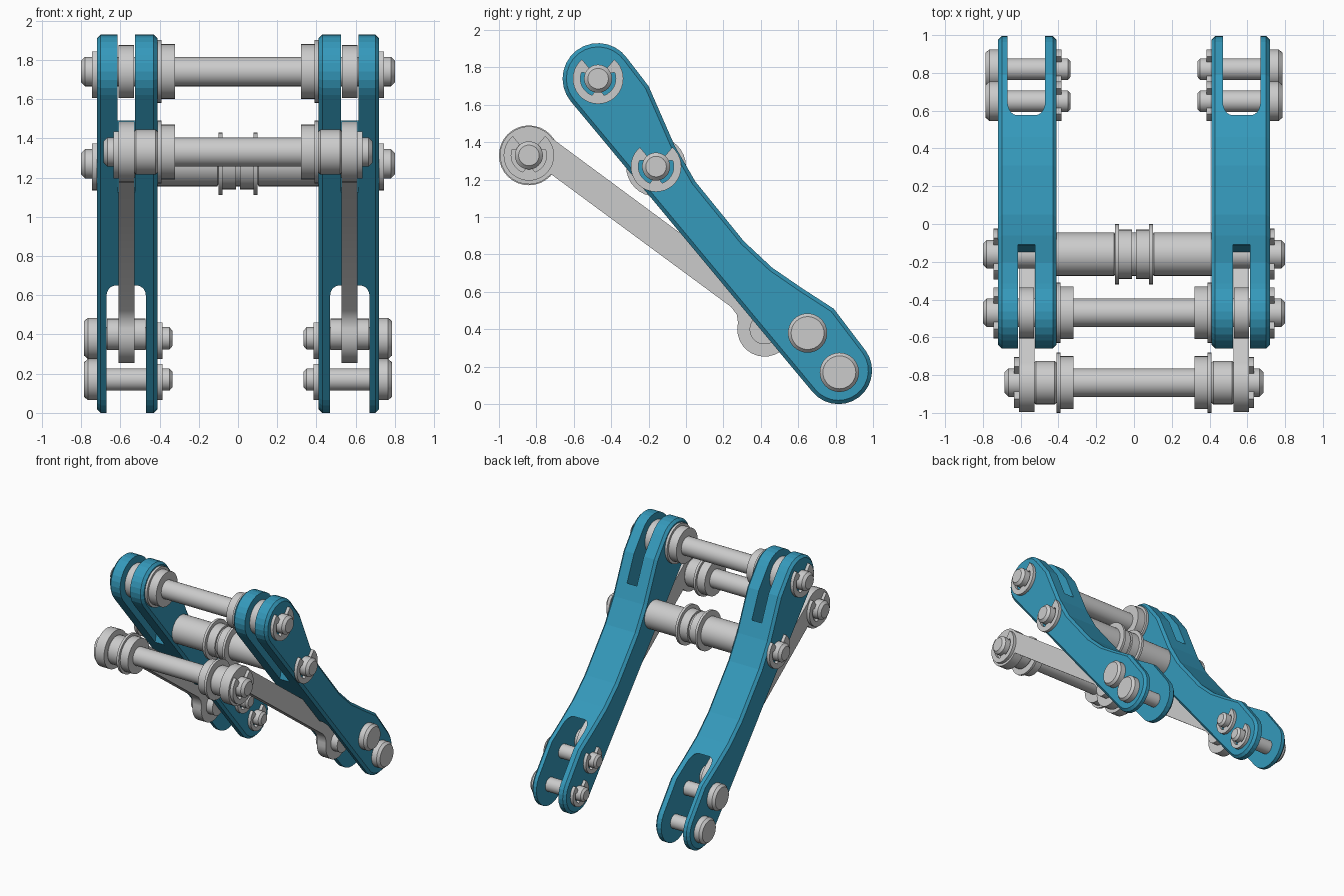
import bpy, bmesh
from math import sin, cos, radians

if "Cube" in bpy.data.objects:
    bpy.data.objects.remove(bpy.data.objects["Cube"])

blue = bpy.data.materials.new("blue_paint")
blue.diffuse_color = (0.035, 0.32, 0.50, 1)
blue.use_nodes = True
blue.node_tree.nodes["Principled BSDF"].inputs["Base Color"].default_value = blue.diffuse_color


def arc(c, r, a0, a1, n):
    return [(c[0] + r * cos(radians(a0 + (a1 - a0) * i / n)),
             c[1] + r * sin(radians(a0 + (a1 - a0) * i / n))) for i in range(n + 1)]


def finish(name, bm, mirror=True, smooth=True):
    bmesh.ops.recalc_face_normals(bm, faces=bm.faces)
    me = bpy.data.meshes.new(name)
    bm.to_mesh(me)
    bm.free()
    if smooth:
        me.shade_smooth()
        me.set_sharp_from_angle(angle=radians(30))
    ob = bpy.data.objects.new(name, me)
    bpy.context.collection.objects.link(ob)
    if mirror:
        ob.modifiers.new("mirror", 'MIRROR')
    return ob


def prism(name, pts, lo, hi, axis='x', chamfer=0, **kw):
    """Extrude an outline along x (outline in y,z) or along y (outline in x,z)."""
    bm = bmesh.new()
    place = (lambda t, p: (t, p[0], p[1])) if axis == 'x' else (lambda t, p: (p[0], t, p[1]))
    rings = [[bm.verts.new(place(t, p)) for p in pts] for t in (lo, hi)]
    caps = [bm.faces.new(r) for r in rings]
    n = len(pts)
    for i in range(n):
        j = (i + 1) % n
        bm.faces.new((rings[0][i], rings[0][j], rings[1][j], rings[1][i]))
    bmesh.ops.recalc_face_normals(bm, faces=bm.faces)
    if chamfer:
        bmesh.ops.bevel(bm, geom=[e for f in caps for e in f.edges], offset=chamfer,
                        segments=1, affect='EDGES', profile=0.5)
    return finish(name, bm, **kw)


def lathe(name, c, prof, seg=32):
    """Revolve (x, radius) pairs about an x axis through c; open only at x = 0."""
    bm = bmesh.new()
    rings = [[bm.verts.new((x, y, z)) for y, z in arc(c, r, 0, 360, seg)[:-1]] for x, r in prof]
    for a, b in zip(rings, rings[1:]):
        for i in range(seg):
            j = (i + 1) % seg
            bm.faces.new((a[i], a[j], b[j], b[i]))
    if prof[0][0] != 0:
        bm.faces.new(rings[0])
    bm.faces.new(rings[-1])
    return finish(name, bm)


def clip(name, c, r, x0, x1):
    """Open retaining ring with three inner lugs, gap at the top."""
    pts = arc(c, r, 130, 410, 28)
    for k in range(29):
        a = 410 - 10 * k
        lug = a >= 390 or a <= 150 or 260 <= a <= 280
        pts += arc(c, r * (0.45 if lug else 0.7), a, a, 1)[:1]
    return prism(name, pts, x0, x1)


TOP, MID, LOW1, LOW2 = (-0.47, 1.74), (-0.16, 1.27), (0.65, 0.38), (0.82, 0.17)
A, B = (-0.84, 1.33), (0.42, 0.40)

# Blue side arms: bowed outline, then slotted at both ends
outline = arc(TOP, 0.19, 219.4, 35, 14)
outline += [(-0.20, 1.70), (-0.06, 1.38), (0.05, 1.19), (0.18, 1.03),
            (0.31, 0.87), (0.46, 0.73), (0.62, 0.62), (0.79, 0.51)]
outline += arc((0.815, 0.18), 0.18, 35, -140.6, 14)
arm = prism("side_arm", outline, 0.41, 0.72, chamfer=0.02, mirror=False, smooth=False)
arm.data.materials.append(blue)

top_slot = prism("top_slot_cutter", [(-0.11, 1.49), (0.05, 1.57), (0.0, 2.1), (-0.9, 2.1),
                                     (-0.9, 1.0), (-0.22, 1.06)],
                 0.525, 0.615, mirror=False, smooth=False)
fork = [(0.47, -0.3), (0.67, -0.3)] + arc((0.62, 0.60), 0.05, 0, 90, 5) \
    + arc((0.52, 0.60), 0.05, 90, 180, 5)
fork_slot = prism("fork_slot_cutter", fork, -0.5, 1.5, axis='y', mirror=False, smooth=False)
for cutter in (top_slot, fork_slot):
    cutter.hide_render = True
    m = arm.modifiers.new("slot", 'BOOLEAN')
    m.operation, m.solver, m.object = 'DIFFERENCE', 'EXACT', cutter
bpy.context.view_layer.objects.active = arm
for m in list(arm.modifiers):
    bpy.ops.object.modifier_apply(modifier=m.name)
for cutter in (top_slot, fork_slot):
    bpy.data.objects.remove(cutter)
arm.modifiers.new("mirror", 'MIRROR')

# Grey links, drawn along their own length and turned into place
L = 1.566
link = arc((0, 0), 0.155, 71, 356, 24)
link += [(1.35, -0.01), (1.40, -0.025), (1.425, -0.05)]
link += arc((L, 0), 0.146, 204, 450, 20)
ux, uz = (B[0] - A[0]) / L, (B[1] - A[1]) / L
link = [(A[0] + u * ux - v * uz, A[1] + u * uz + v * ux) for u, v in link]
prism("link_bar", link, 0.528, 0.61)
lathe("link_bushing", B, [(0.472, 0.08), (0.668, 0.08)])

# Cross shafts
lathe("top_shaft", TOP, [(0, .075), (.32, .075), (.32, .14), (.39, .14), (.39, .16), (.41, .16),
                         (.41, .075), (.53, .075), (.53, .135), (.61, .135), (.61, .075),
                         (.78, .075), (.80, .055)])
lathe("middle_shaft", MID, [(0, .115), (.01, .115), (.01, .13), (.08, .13), (.08, .16), (.10, .16),
                            (.10, .105), (.105, .115), (.41, .115), (.41, .075),
                            (.78, .075), (.80, .055)])
lathe("link_shaft", A, [(0, .075), (.32, .075), (.32, .14), (.39, .14), (.39, .16), (.41, .16),
                        (.41, .105), (.42, .115), (.52, .115), (.53, .105), (.53, .075),
                        (.665, .075), (.685, .055)])
clip("top_shaft_clip", TOP, 0.135, 0.72, 0.745)
clip("middle_shaft_clip", MID, 0.135, 0.72, 0.745)
clip("link_shaft_clip", A, 0.135, 0.61, 0.635)

# Headed pins through the lower forks
for label, c in (("upper", LOW1), ("lower", LOW2)):
    lathe(label + "_fork_pin", c, [(.335, .04), (.35, .057), (.72, .057), (.72, .105),
                                   (.765, .105), (.785, .088)])
    clip(label + "_fork_pin_clip", c, 0.105, 0.385, 0.41)
